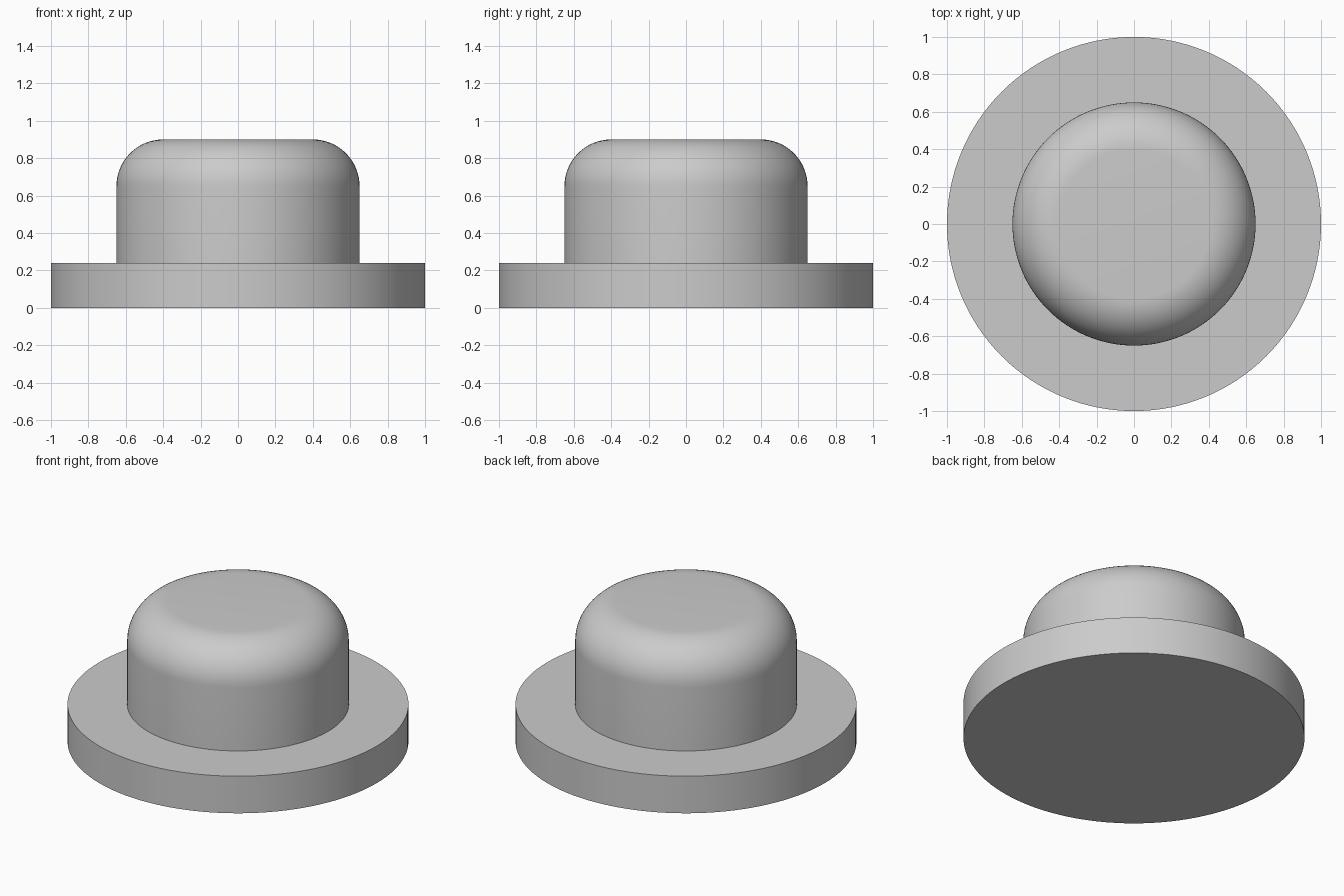
import bpy, bmesh, math

if "Cube" in bpy.data.objects:
    bpy.data.objects.remove(bpy.data.objects["Cube"])

SEGMENTS = 128

grey = bpy.data.materials.new("light grey")
grey.diffuse_color = (0.6, 0.6, 0.6, 1.0)
grey.use_nodes = True
grey.node_tree.nodes["Principled BSDF"].inputs["Base Color"].default_value = grey.diffuse_color


def lathe(name, profile):
    """Revolve (radius, z) points about z; a zero radius closes the end."""
    bm = bmesh.new()
    verts = [bm.verts.new((r, 0, z)) for r, z in profile]
    edges = [bm.edges.new(pair) for pair in zip(verts, verts[1:])]
    bmesh.ops.spin(bm, geom=verts + edges, cent=(0, 0, 0), axis=(0, 0, 1),
                   angle=math.tau, steps=SEGMENTS, use_merge=True)
    bmesh.ops.remove_doubles(bm, verts=bm.verts, dist=1e-5)
    bmesh.ops.recalc_face_normals(bm, faces=bm.faces)
    # make sure the normals point outward
    side = max(bm.faces, key=lambda f: f.calc_center_median().xy.length)
    if side.normal.dot(side.calc_center_median()) < 0:
        bmesh.ops.reverse_faces(bm, faces=bm.faces)
    mesh = bpy.data.meshes.new(name)
    bm.to_mesh(mesh)
    bm.free()
    mesh.materials.append(grey)
    obj = bpy.data.objects.new(name, mesh)
    bpy.context.collection.objects.link(obj)
    bpy.ops.object.select_all(action='DESELECT')
    obj.select_set(True)
    bpy.context.view_layer.objects.active = obj
    bpy.ops.object.shade_smooth_by_angle(angle=math.radians(30))


# wide flat flange, its top face meeting the cap wall
lathe("base_flange", [(0, 0), (1, 0), (1, 0.24), (0.65, 0.24)])

# straight-walled cap with a rounded shoulder and flat top
fillet, steps = 0.25, 16
shoulder = [(0.40 + fillet * math.cos(a), 0.65 + fillet * math.sin(a))
            for a in (math.pi / 2 * i / steps for i in range(steps + 1))]
lathe("rounded_cap", [(0.65, 0.24)] + shoulder + [(0, 0.90)])
